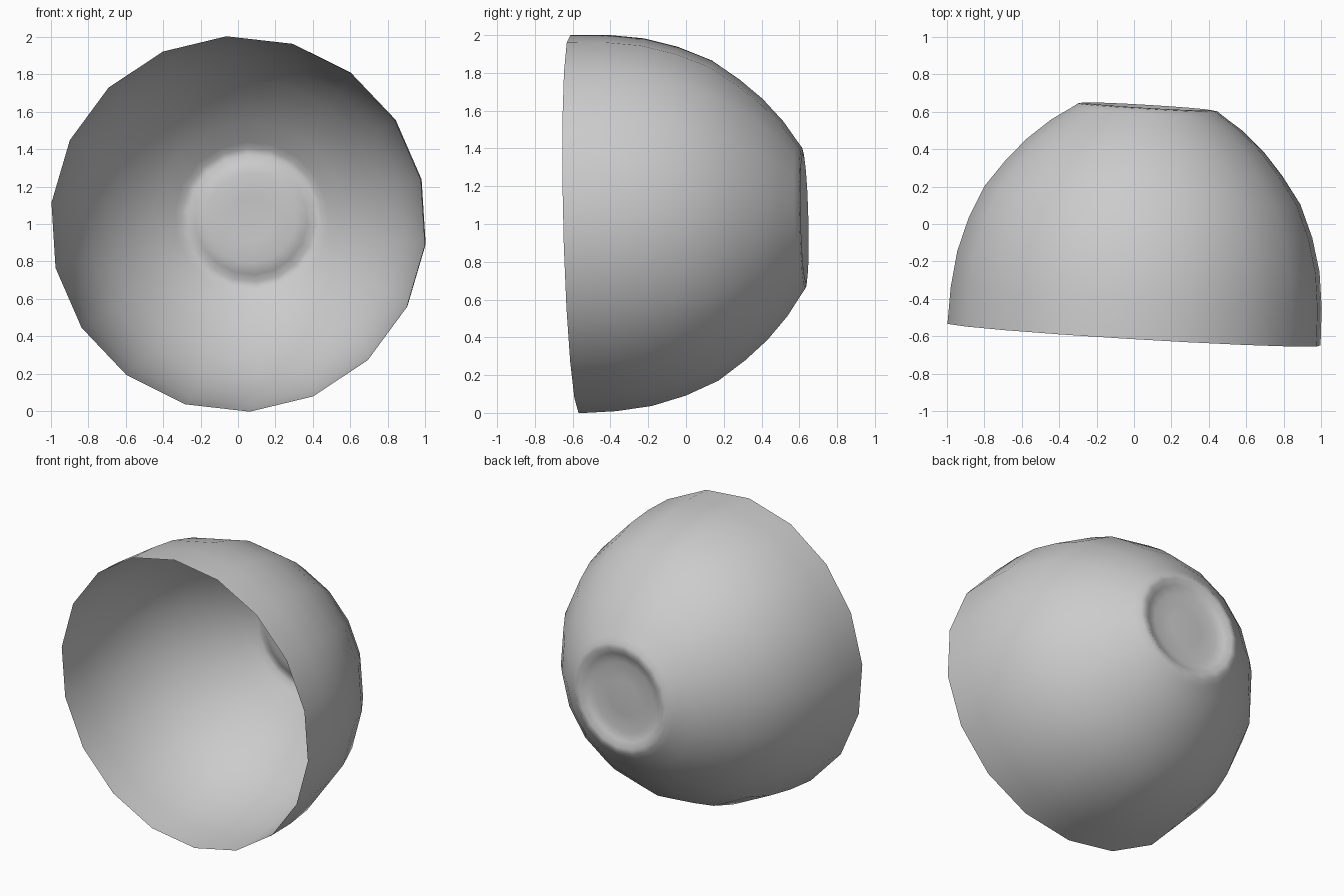
import bpy, bmesh, math
from mathutils import Vector

if "Cube" in bpy.data.objects:
    bpy.data.objects.remove(bpy.data.objects["Cube"])

SIDES = 18
# (radius, distance from the rim along the axis)
PROFILE = [(1.004, 0), (0.998, 0.2), (0.975, 0.39), (0.925, 0.57),
           (0.85, 0.745), (0.745, 0.89), (0.64, 1.01), (0.515, 1.12),
           (0.41, 1.19), (0.375, 1.215), (0.34, 1.22), (0.30, 1.195),
           (0.24, 1.18), (0.12, 1.185)]

# Slightly tilted bowl axis, opening towards the front
axis = Vector((0.06, 1, 0.025)).normalized()
centre = Vector((0, -0.59, 1))
side = (Vector((1, 0, 0)) - axis * axis.x).normalized()
up = side.cross(axis)

# Thin bowl shell with a dented foot
bm = bmesh.new()
rings = []
for r, t in PROFILE:
    ring = []
    for i in range(SIDES):
        a = math.radians(-6.4) + math.tau * i / SIDES
        ring.append(bm.verts.new(centre + axis * t + (side * math.cos(a) + up * math.sin(a)) * r))
    rings.append(ring)
for a, b in zip(rings, rings[1:]):
    for i in range(SIDES):
        j = (i + 1) % SIDES
        bm.faces.new((a[i], b[i], b[j], a[j]))
tip = bm.verts.new(centre + axis * 1.187)
for i in range(SIDES):
    bm.faces.new((rings[-1][i], tip, rings[-1][(i + 1) % SIDES]))
bmesh.ops.recalc_face_normals(bm, faces=bm.faces[:])
# Outside faces point backwards at the foot
if sum((f.normal.dot(f.calc_center_median() - centre) for f in bm.faces)) < 0:
    bmesh.ops.reverse_faces(bm, faces=bm.faces[:])
for f in bm.faces:
    f.smooth = True

mesh = bpy.data.meshes.new("bowl")
bm.to_mesh(mesh)
bm.free()
bowl = bpy.data.objects.new("bowl", mesh)
bpy.context.collection.objects.link(bowl)
